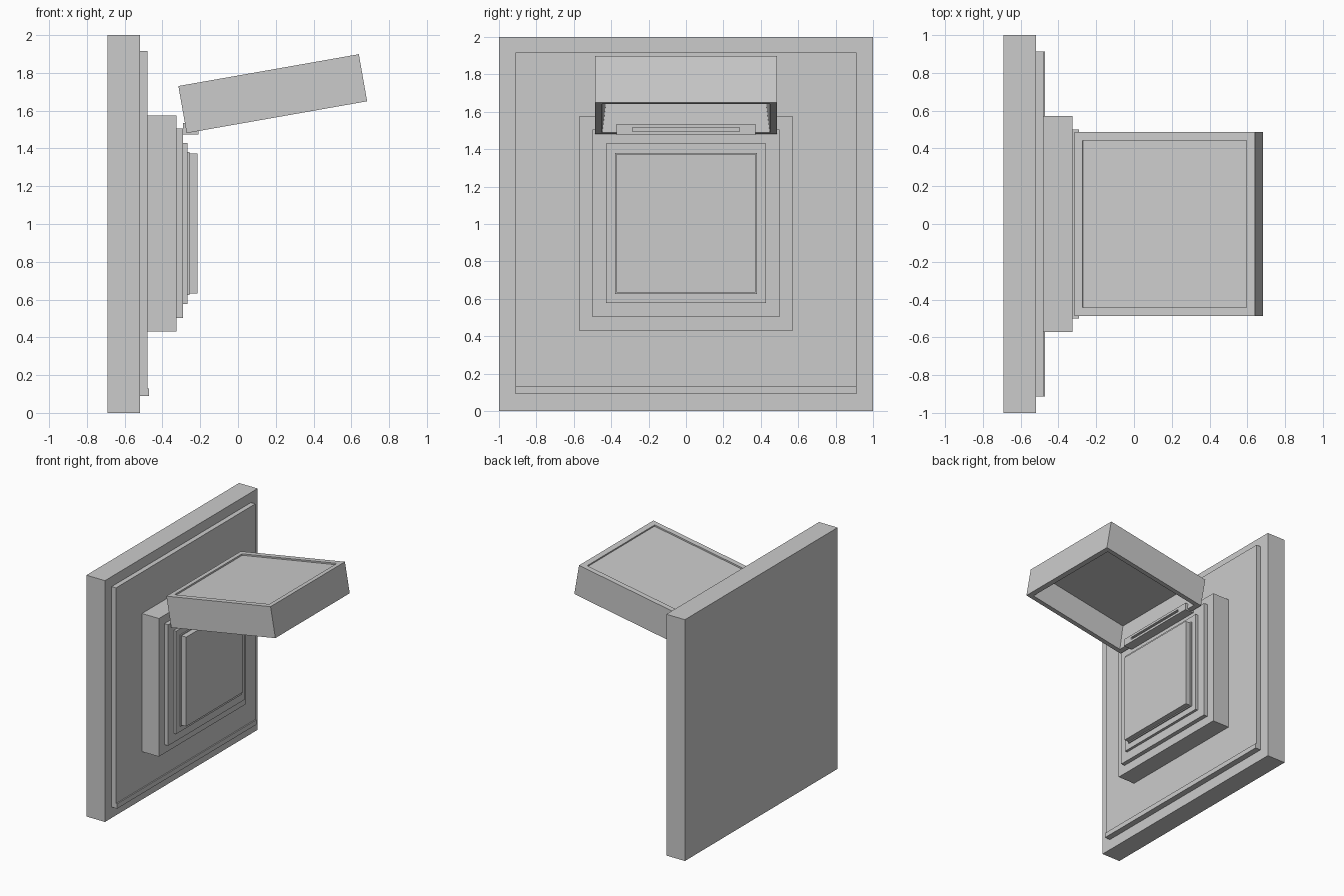
import bpy, bmesh, math
from mathutils import Vector

default = bpy.data.objects.get("Cube")
if default:
    bpy.data.objects.remove(default, do_unlink=True)

grey = bpy.data.materials.new("plain grey")
grey.use_nodes = True
colour = (0.6, 0.6, 0.6, 1)
grey.diffuse_color = colour
grey.node_tree.nodes["Principled BSDF"].inputs["Base Color"].default_value = colour


def box_mesh(size):
    bm = bmesh.new()
    bmesh.ops.create_cube(bm, size=1)
    bmesh.ops.scale(bm, vec=size, verts=bm.verts)
    bm.normal_update()
    return bm


def finish(name, bm, location):
    mesh = bpy.data.meshes.new(name)
    bm.to_mesh(mesh)
    bm.free()
    mesh.materials.append(grey)
    obj = bpy.data.objects.new(name, mesh)
    obj.location = location
    bpy.context.collection.objects.link(obj)
    return obj


def resize(face, half):
    """Fit a rectangular face to the given half sizes."""
    c = face.calc_center_median()
    for v in face.verts:
        d = v.co - c
        v.co = c + Vector([math.copysign(h, k) if h else 0 for h, k in zip(half, d)])


def recess(bm, direction, mouth, floor, depth):
    """Sink a rectangular pocket into the side facing the direction."""
    face = max(bm.faces, key=lambda f: f.normal.dot(Vector(direction)))
    bmesh.ops.inset_individual(bm, faces=[face], thickness=0.01)
    resize(face, mouth)
    ring = bmesh.ops.extrude_discrete_faces(bm, faces=[face])["faces"][0]
    bmesh.ops.translate(bm, vec=Vector(direction) * -depth, verts=ring.verts)
    resize(ring, floor)
    bm.normal_update()


def slab(name, x0, x1, half_width, z0, z1):
    size = (x1 - x0, 2 * half_width, z1 - z0)
    return finish(name, box_mesh(size), ((x0 + x1) / 2, 0, (z0 + z1) / 2))


# Stepped wall unit: each slab sits on the one behind it
slab("wall_panel", -0.69, -0.52, 1.0, 0, 2)
slab("mounting_plate", -0.52, -0.48, 0.912, 0.09, 1.917)
slab("bottom_lip", -0.48, -0.47, 0.912, 0.09, 0.13)
slab("housing", -0.48, -0.325, 0.572, 0.43, 1.575)
slab("housing_step", -0.325, -0.29, 0.5, 0.502, 1.505)
slab("button_frame", -0.29, -0.268, 0.427, 0.577, 1.43)
slab("button_rim", -0.268, -0.258, 0.38, 0.625, 1.38)
slab("button", -0.258, -0.215, 0.371, 0.633, 1.373)

# Slotted hinge bar above the button
bm = box_mesh((0.08, 0.744, 0.06))
recess(bm, (1, 0, 0), (0, 0.285, 0.01), (0, 0.285, 0.01), 0.02)
finish("hinge_bar", bm, (-0.25, 0, 1.505))

# Raised hollow lid with a shallow panel on its top
bm = box_mesh((0.97, 0.974, 0.253))
recess(bm, (0, 0, 1), (0.441, 0.442, 0), (0.441, 0.442, 0), 0.012)
recess(bm, (0, 0, -1), (0.445, 0.448, 0), (0.42, 0.423, 0), 0.2)
lid = finish("lid", bm, (0.184, 0, 1.69))
lid.rotation_euler.y = math.radians(-10)
